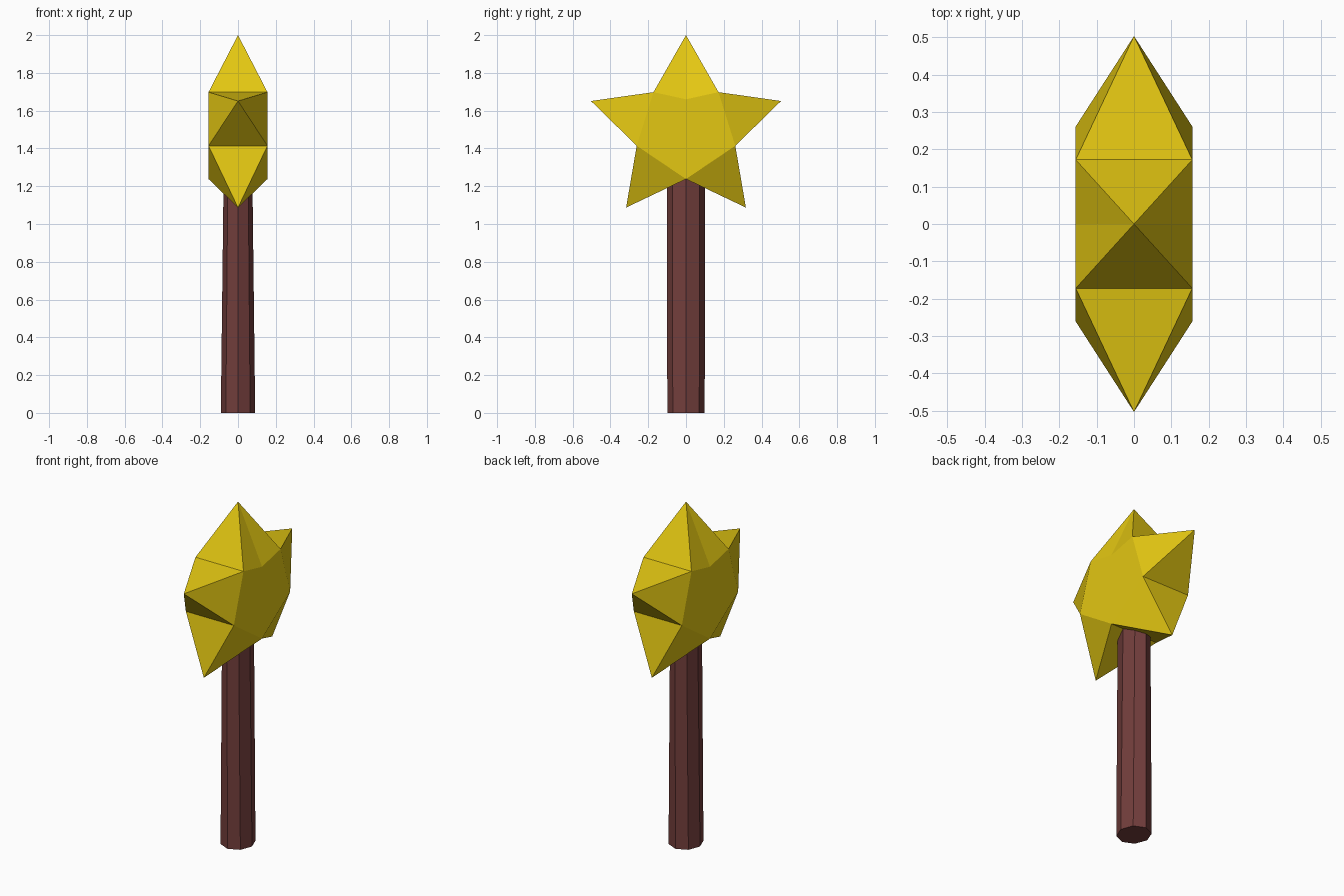
import bpy, bmesh, math

if "Cube" in bpy.data.objects:
    bpy.data.objects.remove(bpy.data.objects["Cube"])


def material(name, rgb):
    m = bpy.data.materials.new(name)
    m.diffuse_color = (*rgb, 1)
    m.use_nodes = True
    m.node_tree.nodes["Principled BSDF"].inputs["Base Color"].default_value = m.diffuse_color
    return m


def make_object(name, bm, mat):
    bmesh.ops.recalc_face_normals(bm, faces=bm.faces)
    me = bpy.data.meshes.new(name)
    bm.to_mesh(me)
    bm.free()
    me.materials.append(mat)
    ob = bpy.data.objects.new(name, me)
    bpy.context.collection.objects.link(ob)
    return ob


yellow = material("star yellow", (0.77, 0.57, 0.006))
brown = material("reddish brown", (0.17, 0.048, 0.045))

# Handle: tapered eight-sided oval shaft, running up into the star
bm = bmesh.new()
rings = []
for z, rx, ry in ((0, 0.091, 0.099), (1.35, 0.075, 0.101)):
    rings.append([bm.verts.new((rx * math.cos(i * math.pi / 4),
                                ry * math.sin(i * math.pi / 4), z)) for i in range(8)])
for i in range(8):
    j = (i + 1) % 8
    bm.faces.new((rings[0][i], rings[0][j], rings[1][j], rings[1][i]))
for ring in rings:
    bm.faces.new(ring)
make_object("handle", bm, brown)

# Star head: sharp tips on the centre plane, notches and flat faces either side
tips = [(0, 2.0), (0.503, 1.651), (0.317, 1.087), (-0.317, 1.087), (-0.503, 1.651)]
notches = [(0.172, 1.698), (0.261, 1.414), (0, 1.238), (-0.261, 1.414), (-0.172, 1.698)]
depth = 0.156
bm = bmesh.new()
tip_v = [bm.verts.new((0, y, z)) for y, z in tips]
sides = []
for x in (depth, -depth):
    notch_v = [bm.verts.new((x, y, z)) for y, z in notches]
    dip = bm.verts.new((x, 0, 1.66))          # crease under the top point
    bm.faces.new(notch_v + [dip])
    bm.faces.new((tip_v[0], notch_v[4], dip))
    bm.faces.new((tip_v[0], dip, notch_v[0]))
    for i in range(1, 5):
        bm.faces.new((tip_v[i], notch_v[i - 1], notch_v[i]))
    sides.append(notch_v)
for i in range(5):
    for t in (tip_v[i], tip_v[(i + 1) % 5]):  # notch walls
        bm.faces.new((t, sides[0][i], sides[1][i]))
make_object("star_head", bm, yellow)
